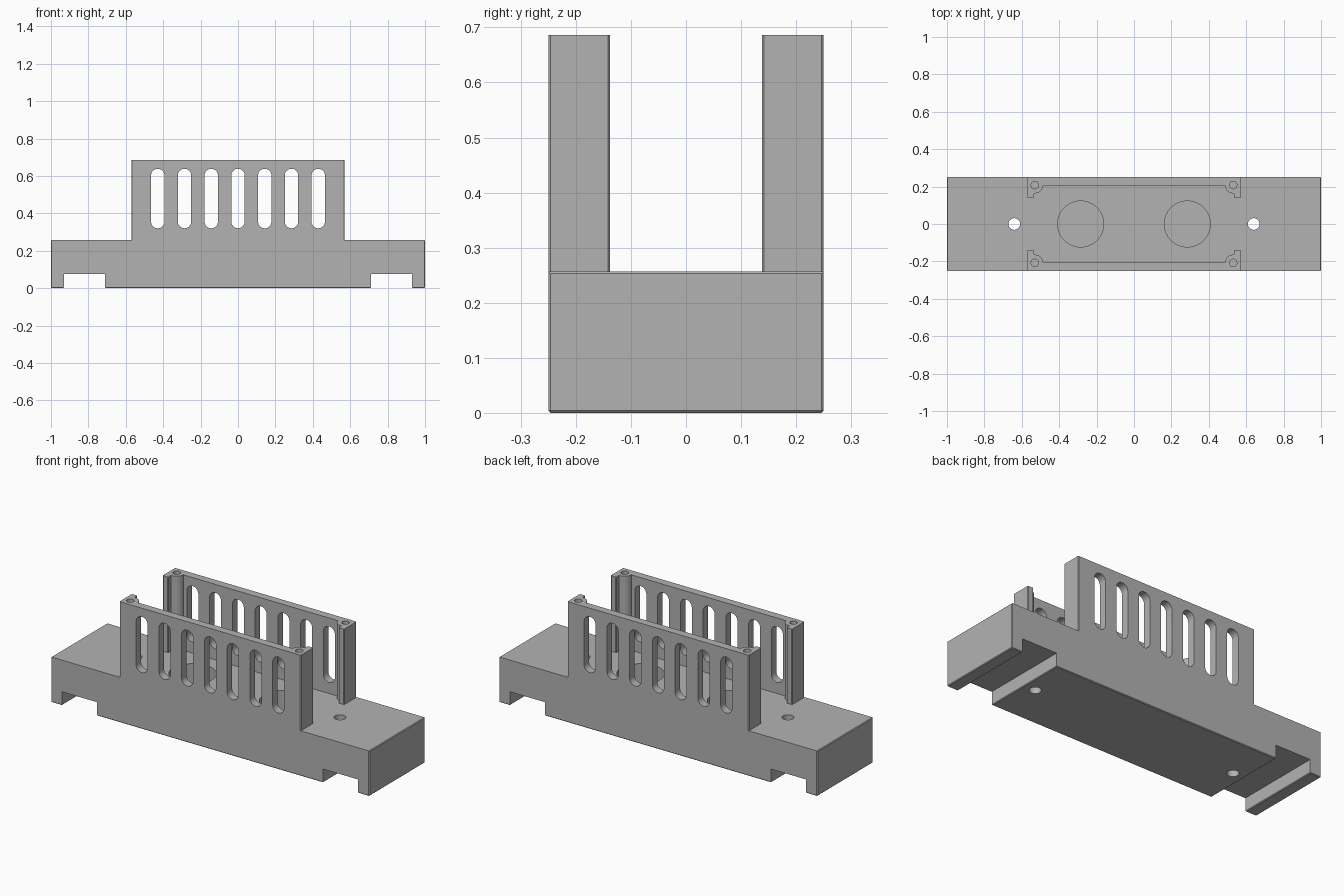
import bpy, bmesh
from math import sin, cos, pi

cube = bpy.data.objects.get("Cube")
if cube:
    bpy.data.objects.remove(cube, do_unlink=True)

# Main dimensions
HALF_X, HALF_Y, DECK, TOP = 1.0, 0.25, 0.257, 0.686
WALL_X, WALL_IN = 0.57, 0.205
CHAMFER = 0.004

grey = bpy.data.materials.new("plain grey")
grey.use_nodes = True
colour = (0.45, 0.45, 0.45, 1)
grey.diffuse_color = colour
grey.node_tree.nodes["Principled BSDF"].inputs["Base Color"].default_value = colour


def arc(cx, cy, r, start, end, steps):
    angles = [start + (end - start) * i / steps for i in range(steps + 1)]
    return [(cx + r * cos(a), cy + r * sin(a)) for a in angles]


def circle(cx, cy, r, steps=40):
    return arc(cx, cy, r, 0, 2 * pi, steps)[:-1]


def prism(name, outlines, lo, hi, plane="XY", bevel_rule=None):
    """Extrude closed outlines between lo and hi across the given plane."""
    bm = bmesh.new()
    place = (lambda u, v, w: (u, v, w)) if plane == "XY" else (lambda u, v, w: (u, w, v))
    for pts in outlines:
        low = [bm.verts.new(place(u, v, lo)) for u, v in pts]
        high = [bm.verts.new(place(u, v, hi)) for u, v in pts]
        bm.faces.new(low)
        bm.faces.new(high)
        for i in range(len(pts)):
            j = (i + 1) % len(pts)
            bm.faces.new((low[i], low[j], high[j], high[i]))
    bmesh.ops.recalc_face_normals(bm, faces=bm.faces)
    if bevel_rule:
        edges = [e for e in bm.edges if bevel_rule(*[v.co for v in e.verts])]
        bmesh.ops.bevel(bm, geom=edges, offset=CHAMFER, segments=1,
                        affect="EDGES", clamp_overlap=True)
    mesh = bpy.data.meshes.new(name)
    bm.to_mesh(mesh)
    bm.free()
    mesh.materials.append(grey)
    ob = bpy.data.objects.new(name, mesh)
    bpy.context.collection.objects.link(ob)
    return ob


def cut(target, cutter):
    cutter.hide_render = True
    mod = target.modifiers.new("cut", "BOOLEAN")
    mod.operation, mod.solver, mod.object = "DIFFERENCE", "EXACT", cutter
    bpy.ops.object.select_all(action="DESELECT")
    bpy.context.view_layer.objects.active = target
    target.select_set(True)
    bpy.ops.object.modifier_apply(modifier=mod.name)
    bpy.data.objects.remove(cutter, do_unlink=True)


def smooth(ob):
    bpy.ops.object.select_all(action="DESELECT")
    bpy.context.view_layer.objects.active = ob
    ob.select_set(True)
    bpy.ops.object.shade_smooth_by_angle(angle=pi / 6)


def near(a, b):
    return abs(a - b) < 1e-4


# Base block with a notch under each end
half = [(0.71, 0), (0.71, 0.077), (0.93, 0.077), (0.93, 0), (HALF_X, 0), (HALF_X, DECK)]
profile = half + [(-x, z) for x, z in reversed(half)]


def base_edge(a, b):
    at_end = near(abs(a.x), HALF_X) and near(a.x, b.x)
    at_bottom = near(a.z, 0) and near(b.z, 0)
    return at_end or at_bottom


base = prism("base", [profile], -HALF_Y, HALF_Y, "XZ", base_edge)

# Round pockets in the deck and mounting holes through it
cut(base, prism("pocket_cutter", [circle(s * 0.285, 0, 0.123, 64) for s in (-1, 1)],
                DECK - 0.13, DECK + 0.1))
cut(base, prism("mount_hole_cutter", [circle(s * 0.64, 0, 0.031) for s in (-1, 1)], -0.1, 0.5))
smooth(base)

# Slotted walls with corner returns and round screw bosses
boss_x, boss_y, boss_r = 0.53, 0.208, 0.044
end = [(WALL_X, HALF_Y), (WALL_X, 0.138), (0.535, 0.138)]
end += arc(boss_x, boss_y, boss_r, -pi / 2 + 0.11, -pi, 12)
end += [(boss_x - boss_r, WALL_IN)]
plan = end + [(-x, y) for x, y in reversed(end)]
slots = []
for i in range(-3, 4):
    x = i * 0.143
    slots.append(arc(x, 0.602, 0.036, 0, pi, 16) + arc(x, 0.356, 0.036, pi, 2 * pi, 16))


def wall_edge(a, b):
    upright = near(a.x, b.x) and near(a.y, b.y)
    return upright and (near(abs(a.x), WALL_X) or near(a.y, 0.138))


back_wall = prism("back_wall", [plan], DECK, TOP, "XY", wall_edge)
cut(back_wall, prism("slot_cutter", slots, 0.1, 0.4, "XZ"))
cut(back_wall, prism("screw_hole_cutter",
                     [circle(s * boss_x, boss_y, 0.02, 24) for s in (-1, 1)],
                     TOP - 0.15, TOP + 0.1))
smooth(back_wall)

# Front wall is the back wall turned around
front_wall = back_wall.copy()
front_wall.data = back_wall.data.copy()
front_wall.name = "front_wall"
front_wall.rotation_euler.z = pi
bpy.context.collection.objects.link(front_wall)
